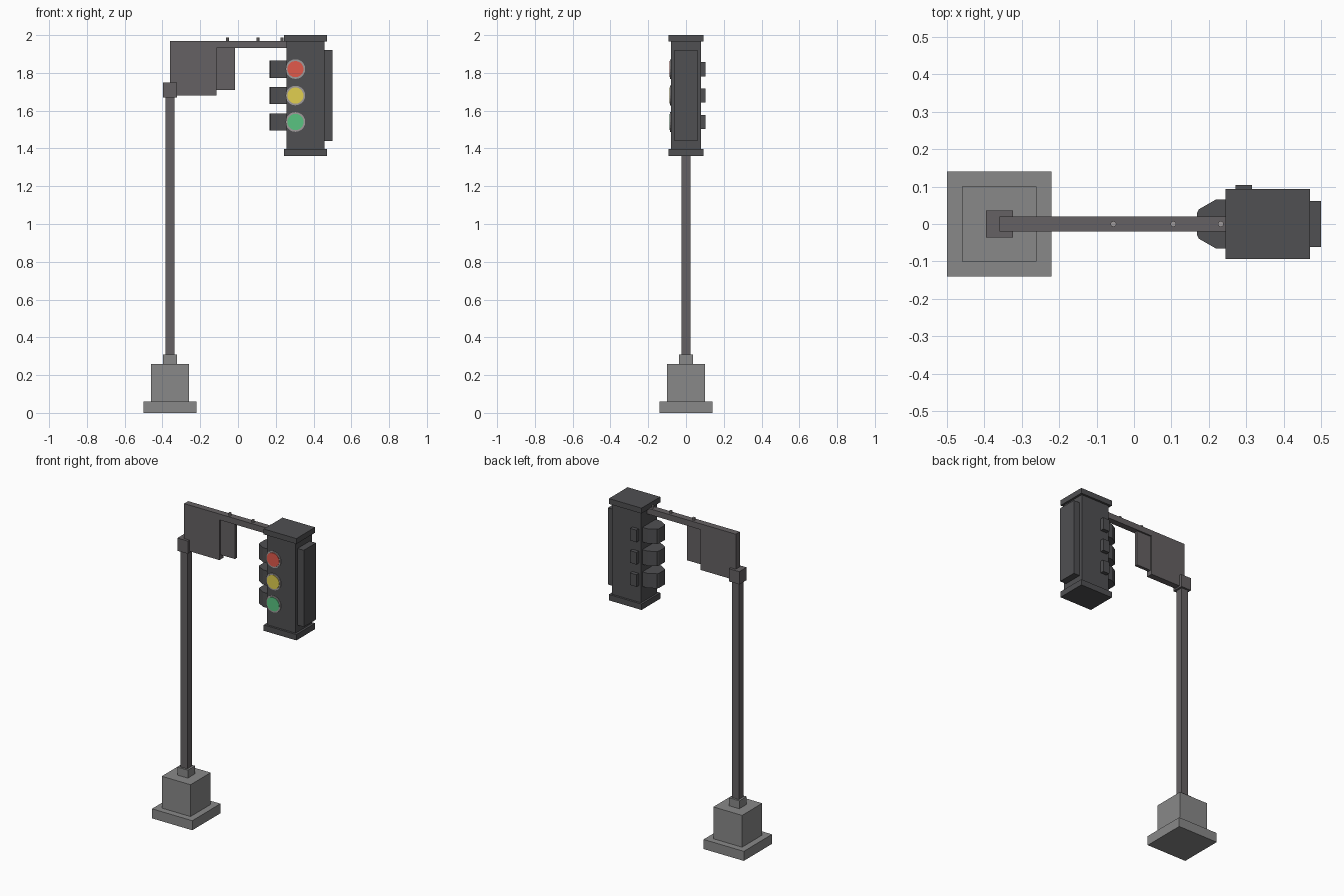
import bpy, bmesh, math
from mathutils import Matrix

if "Cube" in bpy.data.objects:
    bpy.data.objects.remove(bpy.data.objects["Cube"])


def material(name, rgb):
    m = bpy.data.materials.new(name)
    m.diffuse_color = (*rgb, 1)
    m.use_nodes = True
    m.node_tree.nodes["Principled BSDF"].inputs["Base Color"].default_value = m.diffuse_color
    return m


CONCRETE = material("concrete", (0.25, 0.25, 0.25))
STEEL = material("steel", (0.13, 0.12, 0.125))
DARK = material("dark_housing", (0.08, 0.08, 0.085))
RIM = material("lens_rim", (0.35, 0.33, 0.33))
RED = material("red_lens", (0.75, 0.1, 0.07))
YELLOW = material("yellow_lens", (0.75, 0.62, 0.08))
GREEN = material("green_lens", (0.1, 0.55, 0.22))


def finish(name, bm, mat):
    bmesh.ops.recalc_face_normals(bm, faces=bm.faces)
    me = bpy.data.meshes.new(name)
    bm.to_mesh(me)
    bm.free()
    me.materials.append(mat)
    ob = bpy.data.objects.new(name, me)
    bpy.context.collection.objects.link(ob)
    return ob


def box(name, x, y, z, mat):
    """Box from (min, max) pairs."""
    bm = bmesh.new()
    bmesh.ops.create_cube(bm, size=1)
    for v in bm.verts:
        v.co = [(a + b) / 2 + c * (b - a) for (a, b), c in zip((x, y, z), v.co)]
    return finish(name, bm, mat)


def prism(name, points, offset, mat):
    """Extrude a closed outline of 3D points along offset."""
    bm = bmesh.new()
    face = bm.faces.new([bm.verts.new(p) for p in points])
    ext = bmesh.ops.extrude_face_region(bm, geom=[face])["geom"]
    verts = [g for g in ext if isinstance(g, bmesh.types.BMVert)]
    bmesh.ops.translate(bm, verts=verts, vec=offset)
    return finish(name, bm, mat)


def cylinder(name, centre, r, depth, segs, mat, along_y=False):
    bm = bmesh.new()
    m = Matrix.Translation(centre)
    if along_y:
        m = m @ Matrix.Rotation(math.pi / 2, 4, 'X')
    bmesh.ops.create_cone(bm, cap_ends=True, segments=segs, radius1=r,
                          radius2=r, depth=depth, matrix=m)
    return finish(name, bm, mat)


# stacked square parts of the post
PX = -0.36
for name, half, z0, z1, mat in (
        ("base_slab", 0.14, 0, 0.06, CONCRETE),
        ("base_block", 0.10, 0.06, 0.26, CONCRETE),
        ("post_collar", 0.036, 0.26, 0.31, CONCRETE),
        ("post", 0.024, 0.31, 1.68, STEEL),
        ("post_joint", 0.036, 1.67, 1.75, STEEL)):
    box(name, (PX - half, PX + half), (-half, half), (z0, z1), mat)

# arm with deep bracket, plus thinner hanging plate
outline = [(-0.36, 1.68), (-0.115, 1.68), (-0.115, 1.933),
           (0.26, 1.933), (0.26, 1.97), (-0.36, 1.97)]
prism("arm", [(x, -0.02, z) for x, z in outline], (0, 0.04, 0), STEEL)
box("arm_plate", (-0.115, -0.015), (-0.01, 0.01), (1.71, 1.933), STEEL)
for i, x in enumerate((-0.055, 0.105, 0.232)):
    cylinder(f"arm_bolt_{i + 1}", (x, 0, 1.976), 0.008, 0.022, 8, RIM)

# signal housing, end caps and side cover
box("housing", (0.257, 0.457), (-0.08, 0.08), (1.38, 1.98), DARK)
box("top_cap", (0.244, 0.471), (-0.093, 0.093), (1.966, 2.0), DARK)
box("bottom_cap", (0.244, 0.471), (-0.093, 0.093), (1.36, 1.397), DARK)
box("side_cover", (0.457, 0.5), (-0.061, 0.061), (1.44, 1.922), DARK)

# one lens, side visor and rear clip per signal
half = [(0.26, 0.066), (0.22, 0.066), (0.173, 0.039), (0.168, 0.028)]
visor = half + [(x, -y) for x, y in reversed(half)]
for label, z, mat in (("red", 1.82, RED), ("yellow", 1.68, YELLOW), ("green", 1.54, GREEN)):
    cylinder(f"{label}_rim", (0.304, -0.077, z), 0.052, 0.014, 20, RIM, True)
    cylinder(f"{label}_lens", (0.304, -0.078, z), 0.043, 0.018, 20, mat, True)
    prism(f"{label}_visor", [(x, y, z - 0.046) for x, y in visor], (0, 0, 0.092), DARK)
    box(f"{label}_clip", (0.272, 0.316), (0.07, 0.104), (z - 0.038, z + 0.038), DARK)
